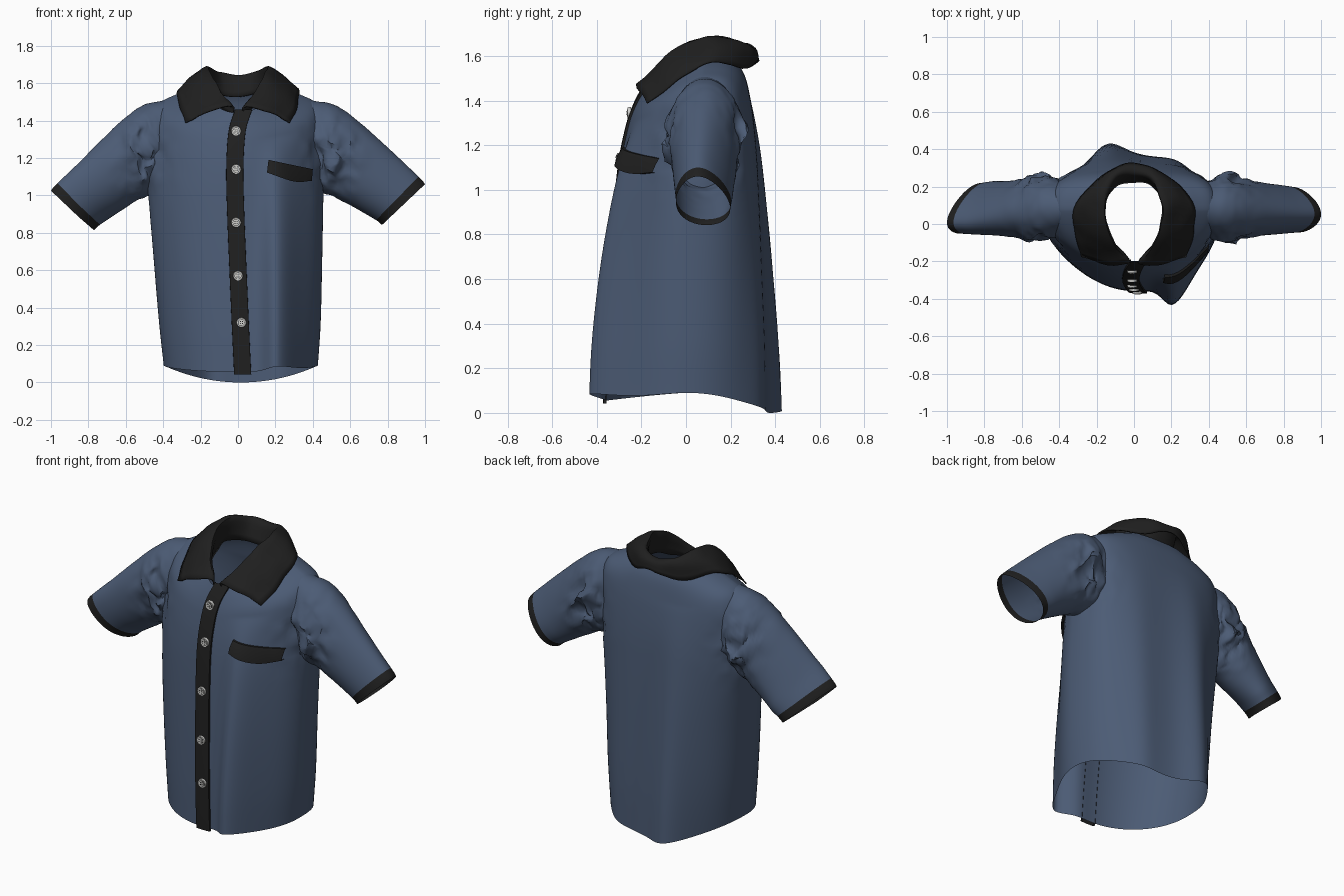
import bpy, bmesh, math
from mathutils import Vector, noise
from mathutils.bvhtree import BVHTree

if "Cube" in bpy.data.objects:
    bpy.data.objects.remove(bpy.data.objects["Cube"])


def material(name, rgb):
    m = bpy.data.materials.new(name)
    m.diffuse_color = (*rgb, 1)
    m.use_nodes = True
    m.node_tree.nodes["Principled BSDF"].inputs["Base Color"].default_value = m.diffuse_color
    return m


BLUE = material("slate blue cloth", (0.072, 0.106, 0.178))
BLACK = material("black trim", (0.014, 0.014, 0.014))
PEARL = material("pearl grey", (0.62, 0.62, 0.6))


def spline(pts, n):
    """Catmull-Rom through tuples of any length, n steps per span."""
    ext = [[2 * a - b for a, b in zip(pts[0], pts[1])], *pts,
           [2 * a - b for a, b in zip(pts[-1], pts[-2])]]
    out = []
    for i in range(len(pts) - 1):
        for k in range(n):
            t = k / n
            out.append([0.5 * (2 * b + (c - a) * t + (2 * a - 5 * b + 4 * c - d) * t * t
                               + (3 * b - a - 3 * c + d) * t ** 3)
                        for a, b, c, d in zip(*ext[i:i + 4])])
    return out + [list(pts[-1])]


def finish(bm, name, mats, angle=50):
    bmesh.ops.recalc_face_normals(bm, faces=bm.faces)
    me = bpy.data.meshes.new(name)
    bm.to_mesh(me)
    bm.free()
    for m in mats:
        me.materials.append(m)
    ob = bpy.data.objects.new(name, me)
    bpy.context.collection.objects.link(ob)
    bpy.ops.object.select_all(action='DESELECT')
    ob.select_set(True)
    bpy.context.view_layer.objects.active = ob
    bpy.ops.object.shade_smooth_by_angle(angle=math.radians(angle))
    return ob


def grid(rows, closed=False, trim_from=None):
    """Skin rows of points; faces from row trim_from on use material 1."""
    bm = bmesh.new()
    vs = [[bm.verts.new(p) for p in r] for r in rows]
    n = len(rows[0])
    for i in range(len(rows) - 1):
        for j in range(n if closed else n - 1):
            k = (j + 1) % n
            f = bm.faces.new((vs[i][j], vs[i][k], vs[i + 1][k], vs[i + 1][j]))
            f.material_index = int(trim_from is not None and i >= trim_from)
    return bm


def crumple(p, amp):
    """Cloth creases gathered around the armpits."""
    d = Vector(((abs(p.x) - 0.5) / 0.12, 0, (p.z - 1.2) / 0.17))
    w = amp * math.exp(-d.length_squared)
    q = Vector((p.x * 13, p.y * 7, p.z * 11 + p.x * 5))
    return p + w * (noise.noise_vector(q) + .6 * noise.noise_vector(q * 2.1))


# Body: rings of (centre x, half width, side y, front y, back y, front z, side z, back z)
RINGS = [(.015, .412, .0, -.36, .365, .055, .09, .0),
         (.01, .432, .0, -.353, .36, .3, .32, .28),
         (.0, .450, .0, -.333, .345, .65, .65, .65),
         (-.01, .466, .02, -.308, .33, .98, .98, .98),
         (-.01, .468, .05, -.288, .318, 1.15, 1.18, 1.18),
         (-.005, .464, .07, -.263, .302, 1.27, 1.36, 1.33),
         (.0, .43, .08, -.246, .287, 1.33, 1.482, 1.42),
         (.0, .33, .08, -.225, .268, 1.385, 1.54, 1.50),
         (.0, .20, .08, -.20, .24, 1.44, 1.59, 1.56)]
SIDES = 120
rows = []
for cx, a, yc, yf, yb, zf, zs, zb in spline(RINGS, 6):
    row = []
    for j in range(SIDES):
        t = 2 * math.pi * j / SIDES
        c, s = math.cos(t), math.sin(t)
        full = min(1, zs / 1.1)
        e = 1 - .27 * full if s > 0 else 1 + .08 * full   # squarer back, leaner chest
        x = cx + a * math.copysign(abs(c) ** e, c)
        y = yc + (yb - yc if s > 0 else yc - yf) * math.copysign(abs(s) ** e, s)
        z = zs + ((zb if s > 0 else zf) - zs) * abs(s) ** (2 if s > 0 else 1.25)
        if s < 0:    # drape standing out below the pocket
            w = max(0, 1 - (zs / 1.4) ** 2)
            g = w * math.exp(-((x - .21) / (.075 if x < .21 else .11)) ** 2)
            y -= .115 * g
            z += .025 * g
        else:        # soft folds down the back
            w = max(0, 1 - zs / 1.45)
            y += w * (.095 * math.exp(-((x + .15) / .12) ** 2)
                      + .025 * math.exp(-((x - .23) / .09) ** 2))
        row.append(crumple(Vector((x, y, z)), .025))
    rows.append(row)
bm = grid(rows, closed=True)
surface = BVHTree.FromBMesh(bm)
# open the armholes behind the sleeves
hole = [f for f in bm.faces if abs(f.calc_center_median().x) > .435
        and 1.1 < f.calc_center_median().z < 1.38 and abs(f.calc_center_median().y - .08) < .11]
bmesh.ops.delete(bm, geom=hole, context='FACES')
finish(bm, "shirt_body", [BLUE])


def front(x, z, off):
    """Point lying off the front of the body."""
    zc = min(max(z, .09), 1.40)
    hit = surface.ray_cast(Vector((x, -2, zc)), Vector((0, 1, 0)))[0]
    return Vector((x, hit.y - off + max(0, z - zc) * .5, z))


# Sleeves: rings of (top x, top z, bottom x, bottom z, front y, back y)
SLEEVE = [(.27, 1.535, .38, 1.10, .0, .19),
          (.41, 1.505, .41, 1.03, -.065, .24),
          (.51, 1.485, .465, 1.01, -.085, .255),
          (.61, 1.425, .53, .985, -.075, .24),
          (.78, 1.275, .64, .925, -.06, .215),
          (.965, 1.10, .738, .868, -.047, .195),
          (1.0, 1.06, .77, .842, -.045, .19)]
for side, drop, skew, name in ((1, 0, .02, "right_sleeve"), (-1, .035, .065, "left_sleeve")):
    rows = []
    for tx, tz, bx, bz, y0, y1 in spline(SLEEVE, 8):
        row = []
        out = min(1, max(0, (tx - .5) / .4))
        for j in range(64):
            t = 2 * math.pi * j / 64
            u, v = math.cos(t), math.sin(t)
            x = (tx + bx) / 2 + (tx - bx) / 2 * u
            z = (tz + bz) / 2 + (tz - bz) / 2 * u - drop * min(1, max(0, (x - .45) / .4))
            # the opening is narrow on top and broad below
            y = (y0 + y1) / 2 + (y1 - y0) / 2 * v * (1 - .22 * out * u) - skew * out * u
            row.append(crumple(Vector((side * x, y, z)), .045))
        rows.append(row)
    finish(grid(rows, closed=True, trim_from=40), name, [BLUE, BLACK])

# Button placket: raised strip down the front
PLACKET = [(.025, .042), (.012, .32), (.0, .6), (-.012, .9), (-.017, 1.14), (-.005, 1.34), (.03, 1.46)]
rows = [[front(x + dx, z, off) for dx, off in
         ((-.046, -.002), (-.045, .011), (0, .012), (.045, .011), (.046, -.002))]
        for x, z in spline(PLACKET, 6)]
finish(grid(rows), "button_placket", [BLACK], 35)

# Pocket flap
top = spline([(.163, 1.19), (.28, 1.165), (.40, 1.14)], 6)
low = spline([(.155, 1.122), (.30, 1.074), (.395, 1.078)], 6)
rows = []
for f, off in ((0, -.004), (0, .014), (.5, .027), (1, .027), (1, -.004)):
    rows.append([front(a[0] + (b[0] - a[0]) * f, a[1] + (b[1] - a[1]) * f, off)
                 for a, b in zip(top, low)])
finish(grid(rows), "pocket_flap", [BLACK], 35)

# Collar: half lines from back centre to front, mirrored to both sides
STAND = [(0, .225, 1.53), (.10, .20, 1.54), (.165, .10, 1.55), (.13, -.07, 1.50), (.03, -.19, 1.43)]
FOLD = [(0, .265, 1.635), (.09, .245, 1.65), (.16, .10, 1.685), (.135, -.06, 1.62), (.035, -.21, 1.475)]
LEAF = [(0, .31, 1.635), (.12, .275, 1.63), (.235, .12, 1.645), (.235, -.07, 1.56), (.14, -.215, 1.455)]
EDGE = [(0, .325, 1.585), (.15, .275, 1.54), (.305, .12, 1.575), (.315, -.04, 1.49), (.28, -.175, 1.392)]
rows = []
for line in (STAND, FOLD, LEAF, EDGE):
    full = [(-x, y, z) for x, y, z in reversed(line[1:])] + line
    rows.append(spline(full, 6))
# smooth across the stand, roll and leaf
cols = [spline(c, 4) for c in zip(*rows)]
rows = []
for i in range(len(cols[0])):
    rows.append([Vector(c[i]) + .012 * noise.noise_vector(Vector(c[i]) * 9) for c in cols])
collar = finish(grid(rows), "collar", [BLACK])
mod = collar.modifiers.new("thickness", 'SOLIDIFY')
mod.thickness = .008
mod.offset = 0


def disc(bm, centre, r, depth, sides, mat, r2=None):
    """Short cylinder facing the front."""
    made = bmesh.ops.create_cone(bm, cap_ends=True, segments=sides, radius1=r,
                                 radius2=r if r2 is None else r2, depth=depth)["verts"]
    for v in made:
        x, y, z = v.co
        v.co = centre + Vector((x, -z, y))
    for f in {f for v in made for f in v.link_faces}:
        f.material_index = mat


# Buttons: pearl discs with a dark groove, raised centre and four thread holes
for i, (x, z) in enumerate(((-.01, 1.345), (-.01, 1.14), (-.01, .855), (.0, .57), (.018, .32))):
    bm = bmesh.new()
    p = front(x, z, .014)
    disc(bm, p, .027, .014, 24, 0, .025)
    disc(bm, p + Vector((0, -.007, 0)), .0185, .002, 24, 1)
    disc(bm, p + Vector((0, -.008, 0)), .0165, .004, 24, 0)
    for k in range(4):
        a = math.pi * (k + .5) / 2
        disc(bm, p + Vector((.008 * math.cos(a), -.0105, .008 * math.sin(a))), .003, .002, 8, 1)
    finish(bm, f"button_{i + 1}", [PEARL, BLACK], 30)
